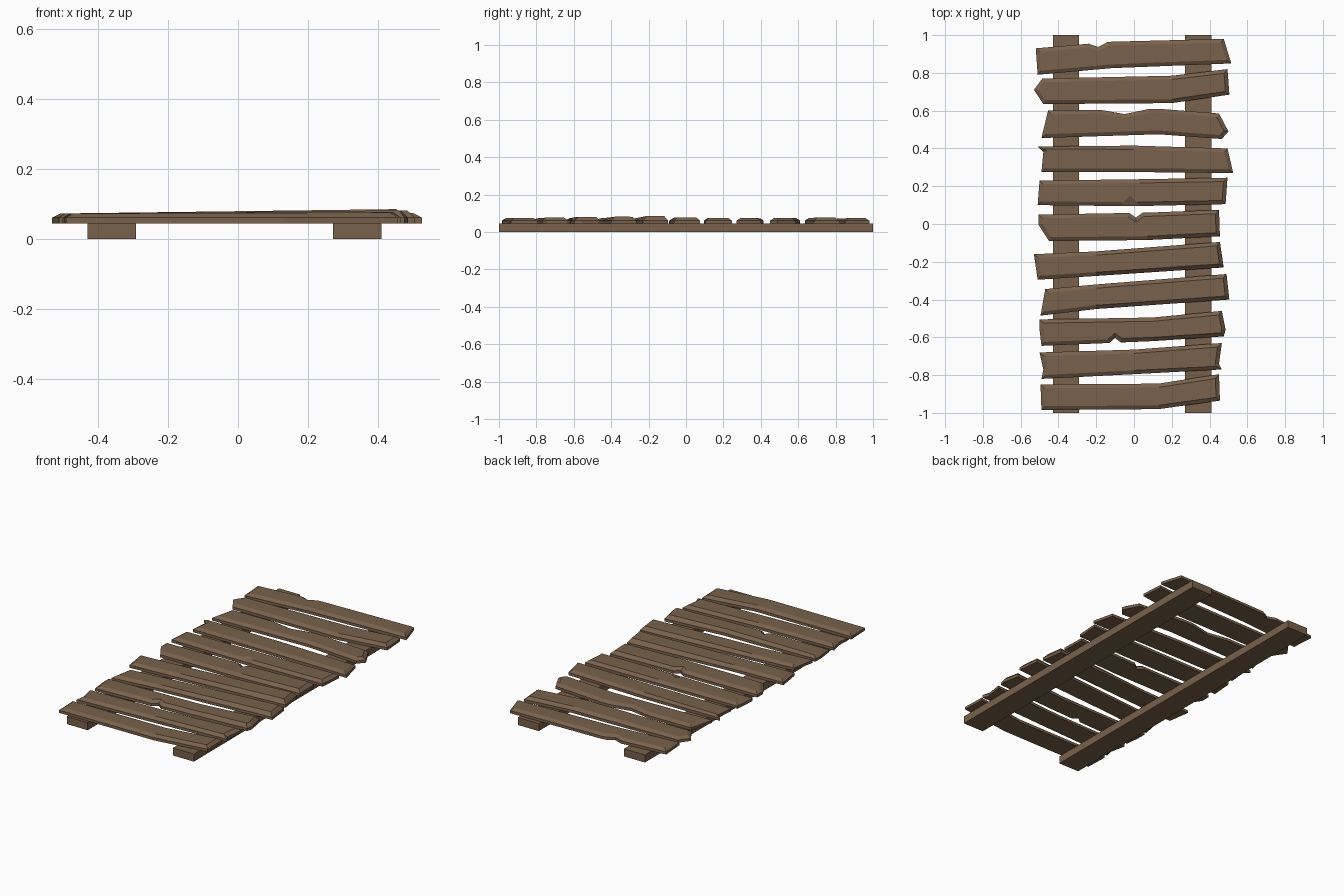
import bpy, bmesh
from mathutils import Vector

if "Cube" in bpy.data.objects:
    bpy.data.objects.remove(bpy.data.objects["Cube"])

wood = bpy.data.materials.new("weathered brown wood")
wood.diffuse_color = (0.19, 0.12, 0.072, 1)
wood.use_nodes = True
wood.node_tree.nodes["Principled BSDF"].inputs["Base Color"].default_value = wood.diffuse_color


def finish(bm, name):
    bmesh.ops.recalc_face_normals(bm, faces=bm.faces)
    mesh = bpy.data.meshes.new(name)
    bm.to_mesh(mesh)
    bm.free()
    mesh.materials.append(wood)
    bpy.context.collection.objects.link(bpy.data.objects.new(name, mesh))


def inset(pts, d):
    """Move each corner of a counter-clockwise outline inward by d."""
    out = []
    for i, p in enumerate(pts):
        a = (p - pts[i - 1]).normalized()
        b = (pts[(i + 1) % len(pts)] - p).normalized()
        n1, n2 = Vector((-a.y, a.x)), Vector((-b.y, b.x))
        m = (n1 + n2).normalized()
        out.append(p + m * d / max(m.dot(n1), 0.6))
    return out


def plank(i, left, mid, right, z_right, tip_l=None, tip_r=None,
          notch_top=None, notch_bot=None, chip=None):
    # left/right: x,y of upper corner then lower corner; mid: x, upper y, lower y
    upper = [Vector(left[:2]), Vector((mid[0], mid[1])), Vector(right[:2])]
    lower = [Vector(left[2:]), Vector((mid[0], mid[2])), Vector(right[2:])]

    def cut(edge, notch, sign):
        x, depth, w = notch
        k = 0 if x < mid[0] else 1
        p, q = edge[k], edge[k + 1]
        at = lambda t: p.lerp(q, (t - p.x) / (q.x - p.x))
        edge[k + 1:k + 1] = [at(x - w), at(x) + Vector((0, sign * depth)), at(x + w)]

    if notch_top:
        cut(upper, notch_top, -1)
    if notch_bot:
        cut(lower, notch_bot, 1)
    pts = lower + ([Vector(tip_r)] if tip_r else []) + upper[::-1] \
        + ([Vector(tip_l)] if tip_l else [])
    top = inset(pts, 0.02)
    if chip:  # sloped split in the lower edge of the top face
        x, depth, w = chip
        base = lower[1].y
        pts[2:2] = [Vector((x, base)), Vector((x + w, base))]
        pts[1] = Vector((x - w, base))
        y = base + 0.02
        top[1:2] = [Vector((x - w * 0.7, y)), Vector((x, base + depth)),
                    Vector((x + w * 0.7, y))]

    bm = bmesh.new()
    ztop = lambda p: 0.073 + (z_right - 0.073) * (p.x + 0.5)
    rings = [[bm.verts.new((p.x, p.y, 0.045)) for p in pts],
             [bm.verts.new((p.x, p.y, 0.061)) for p in pts],
             [bm.verts.new((p.x, p.y, ztop(p))) for p in top]]
    n = len(pts)
    for lo, hi in zip(rings, rings[1:]):
        for k in range(n):
            j = (k + 1) % n
            bm.faces.new((lo[k], lo[j], hi[j], hi[k]))
    bm.faces.new(rings[0][::-1])
    bm.faces.new(rings[2])
    finish(bm, f"deck_plank_{i}")


# Two long support rails
for side, x in (("left", -0.36), ("right", 0.34)):
    bm = bmesh.new()
    bmesh.ops.create_cube(bm, size=1)
    for v in bm.verts:
        v.co = (x + v.co.x * 0.138, v.co.y * 2, 0.0225 + v.co.z * 0.045)
    finish(bm, f"support_rail_{side}")

# Crooked cross planks, from back to front
plank(1, (-.52, .93, -.51, .79), (-.12, .965, .825), (.475, .98, .515, .85), .074,
      notch_top=(-.19, .022, .05))
plank(2, (-.485, .77, -.48, .635), (.2, .785, .64), (.495, .82, .505, .685), .077,
      tip_l=(-.53, .71))
plank(3, (-.455, .60, -.49, .455), (.13, .61, .475), (.45, .585, .465, .45), .075,
      tip_r=(.50, .49), notch_top=(-.05, .025, .13))
plank(4, (-.51, .41, -.49, .275), (0, .415, .275), (.495, .40, .525, .27), .074,
      tip_l=(-.48, .38))
plank(5, (-.50, .23, -.51, .10), (.03, .237, .095), (.495, .245, .485, .105), .076,
      chip=(-.02, .055, .05))
plank(6, (-.505, .05, -.45, -.09), (.07, .06, -.085), (.45, .075, .455, -.065), .079,
      tip_l=(-.505, -.005), notch_top=(.01, .025, .035))
plank(7, (-.53, -.16, -.51, -.295), (-.2, -.145, -.275), (.455, -.095, .475, -.23), .086)
plank(8, (-.47, -.345, -.495, -.485), (-.2, -.32, -.45), (.49, -.265, .505, -.40), .082)
plank(9, (-.50, -.505, -.49, -.645), (.1, -.495, -.62), (.465, -.46, .475, -.595), .082,
      tip_l=(-.50, -.56), tip_r=(.485, -.56), notch_bot=(-.1, .025, .03))
plank(10, (-.50, -.68, -.49, -.82), (0, -.665, -.795), (.465, -.63, .465, -.77), .077,
      tip_l=(-.48, -.77), tip_r=(.45, -.74))
plank(11, (-.495, -.85, -.49, -.985), (.13, -.845, -.98), (.45, -.795, .455, -.935), .076)
